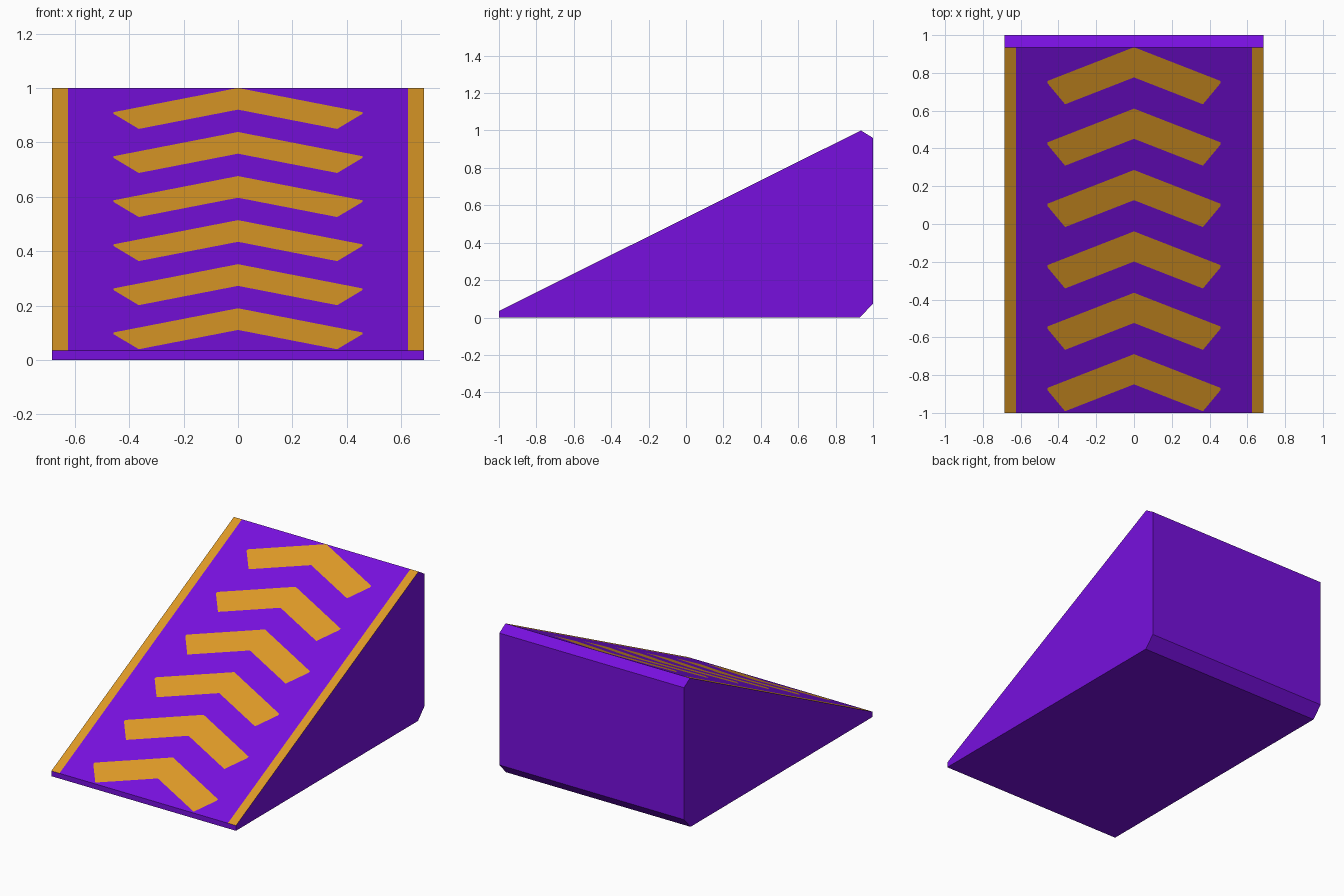
import bpy, bmesh
from mathutils import Vector

if "Cube" in bpy.data.objects:
    bpy.data.objects.remove(bpy.data.objects["Cube"])

HALF, STRIPE = 0.685, 0.625          # half width, inner edge of border stripes
LEAN, BAND, PITCH = 0.39, 0.16, 0.325  # chevron arm slope, thickness, spacing
TIP_X, TIP_SLOPE = 0.458, 1.2        # chevron arm ends
APEXES = [0.936 - PITCH * i for i in range(6)]


def material(name, colour):
    m = bpy.data.materials.new(name)
    m.diffuse_color = (*colour, 1)
    m.use_nodes = True
    m.node_tree.nodes["Principled BSDF"].inputs["Base Color"].default_value = m.diffuse_color
    return m


# Wedge body: side profile extruded across x
profile = [(-1, 0), (0.93, 0), (1, 0.075), (1, 0.96), (0.935, 1), (-1, 0.035)]
bm = bmesh.new()
side = bm.faces.new([bm.verts.new((-HALF, y, z)) for y, z in profile])
ext = bmesh.ops.extrude_face_region(bm, geom=[side])
bmesh.ops.translate(bm, vec=(2 * HALF, 0, 0),
                    verts=[v for v in ext["geom"] if isinstance(v, bmesh.types.BMVert)])
bmesh.ops.recalc_face_normals(bm, faces=bm.faces)
bm.normal_update()


def ramp_faces():
    return [f for f in bm.faces if f.normal.y < -0.3 and f.normal.z > 0.5]


def cut(point, normal, rule=lambda c: True):
    """Split the ramp faces whose centre passes the rule along an upright plane."""
    faces = [f for f in ramp_faces() if rule(f.calc_center_median())]
    geom = set(faces)
    for f in faces:
        geom.update(f.edges, f.verts)
    bmesh.ops.bisect_plane(bm, geom=list(geom), dist=1e-5,
                           plane_co=(*point, 0), plane_no=Vector((*normal, 0)).normalized())
    bm.normal_update()


def in_band(c, apex):
    return abs(c.x) < STRIPE and 0 < apex - c.y - LEAN * abs(c.x) < BAND


def in_chevron(c, apex):
    end = apex - BAND - LEAN * 0.365 + TIP_SLOPE * (abs(c.x) - 0.365)
    return in_band(c, apex) and abs(c.x) < TIP_X and c.y > end


# Cut border stripes and chevrons into the ramp
for x in (0, STRIPE, -STRIPE):
    cut((x, 0), (1, 0))
for s in (1, -1):
    for a in APEXES:
        for y in (a, a - BAND):
            cut((0, y), (s * LEAN, 1), lambda c: 0 < s * c.x < STRIPE)
        arm = lambda c: s * c.x > 0 and in_band(c, a)
        cut((s * TIP_X, 0), (1, 0), arm)
        cut((s * 0.365, a - BAND - LEAN * 0.365), (-s * TIP_SLOPE, 1), arm)

# Colour the markings
for f in ramp_faces():
    c = f.calc_center_median()
    if abs(c.x) > STRIPE or any(in_chevron(c, a) for a in APEXES):
        f.material_index = 1

mesh = bpy.data.meshes.new("ramp")
bm.to_mesh(mesh)
bm.free()
mesh.materials.append(material("purple", (0.185, 0.005, 0.73)))
mesh.materials.append(material("amber", (0.73, 0.32, 0.02)))
bpy.context.collection.objects.link(bpy.data.objects.new("ramp", mesh))
